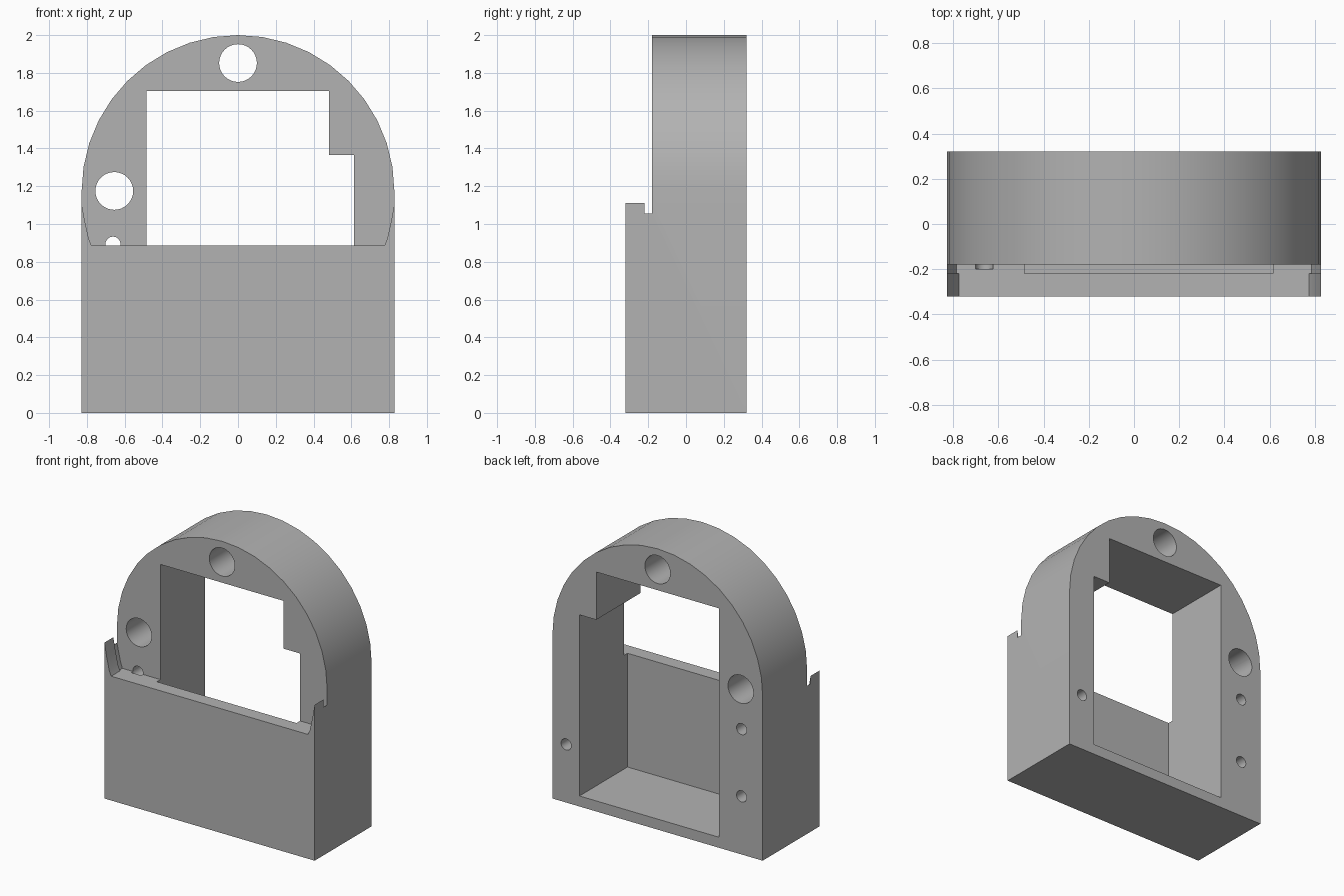
import bpy, bmesh, math

if "Cube" in bpy.data.objects:
    bpy.data.objects.remove(bpy.data.objects["Cube"], do_unlink=True)

HALF, FRONT, BACK = 0.828, -0.32, 0.32
SPRING = 2 - HALF            # height where the arch begins
FACE, GROOVE = -0.18, -0.22  # arch front face and front panel inner face
LEDGE = 0.885

grey = bpy.data.materials.new("plain grey")
grey.use_nodes = True
colour = (0.45, 0.45, 0.45, 1)
grey.diffuse_color = colour
grey.node_tree.nodes["Principled BSDF"].inputs["Base Color"].default_value = colour


def prism(name, outline, y0, y1):
    """Extrude an x-z outline from y0 to y1."""
    bm = bmesh.new()
    face = bm.faces.new([bm.verts.new((x, y0, z)) for x, z in outline])
    new = bmesh.ops.extrude_face_region(bm, geom=[face])["geom"]
    verts = [g for g in new if isinstance(g, bmesh.types.BMVert)]
    bmesh.ops.translate(bm, verts=verts, vec=(0, y1 - y0, 0))
    bmesh.ops.recalc_face_normals(bm, faces=bm.faces)
    mesh = bpy.data.meshes.new(name)
    bm.to_mesh(mesh)
    bm.free()
    mesh.materials.append(grey)
    obj = bpy.data.objects.new(name, mesh)
    bpy.context.collection.objects.link(obj)
    return obj


def arc(cx, cz, r, start, end, steps):
    angles = [math.radians(start + (end - start) * i / steps) for i in range(steps + 1)]
    return [(cx + r * math.cos(a), cz + r * math.sin(a)) for a in angles]


def mirrored(right_side):
    return right_side + [(-x, z) for x, z in reversed(right_side)]


def cut(target, outline, y0, y1):
    cutter = prism("cutter", outline, y0, y1)
    cutter.hide_render = True
    mod = target.modifiers.new("cut", "BOOLEAN")
    mod.operation, mod.solver, mod.object = "DIFFERENCE", "EXACT", cutter
    bpy.context.view_layer.objects.active = target
    bpy.ops.object.modifier_apply(modifier=mod.name)
    bpy.data.objects.remove(cutter, do_unlink=True)


# Arched block
housing = prism("arched_housing",
                [(-HALF, 0), (HALF, 0)] + arc(0, SPRING, HALF, 0, 180, 20), FRONT, BACK)

# Front step, leaving a low panel with a raised horn at each side
cut(housing, mirrored([(0.775, LEDGE), (0.79, 0.92), (0.81, 1.01), (HALF, 1.11),
                       (1, 1.11), (1, 2.2)]), FRONT - 0.1, -0.2)

# Narrow groove behind the horns
cut(housing, mirrored([(0.785, LEDGE), (0.8, 0.93), (HALF, 1.055),
                       (1, 1.055), (1, 2.2)]), GROOVE, FACE)

# Window and rear pocket with a stepped upper corner
cut(housing, [(-0.485, 0.075), (0.615, 0.075), (0.615, 1.365), (0.483, 1.365),
              (0.483, 1.705), (-0.485, 1.705)], GROOVE, BACK + 0.1)

# Large through holes, small through hole and blind screw holes
for x, z, r, start in [(0, 1.852, 0.1, -0.3), (-0.655, 1.175, 0.1, -0.3),
                       (-0.662, 0.893, 0.04, -0.2),
                       (-0.662, 0.414, 0.04, -0.18), (0.72, 0.414, 0.04, -0.18)]:
    cut(housing, arc(x, z, r, 0, 360, 32)[:-1], start, BACK + 0.1)

# Smooth the curved walls, keep the edges sharp
bpy.ops.object.select_all(action="DESELECT")
housing.select_set(True)
bpy.context.view_layer.objects.active = housing
bpy.ops.object.shade_smooth_by_angle(angle=math.radians(20))
